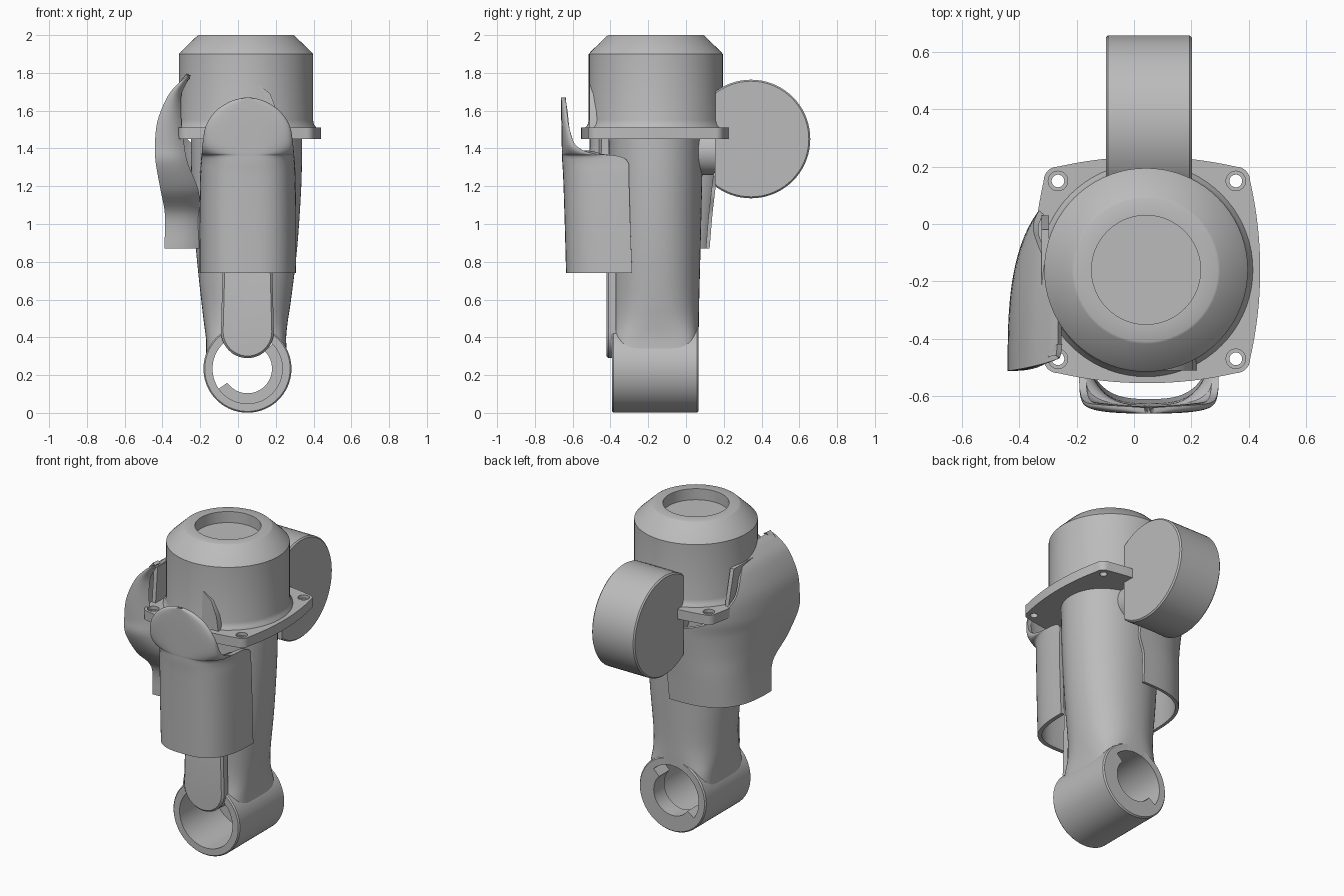
import bpy, bmesh
from math import sin, cos, pi, radians
from mathutils import Matrix, Vector

cube = bpy.data.objects.get("Cube")
if cube:
    bpy.data.objects.remove(cube)

grey = bpy.data.materials.new("plain grey")
grey.use_nodes = True
grey.diffuse_color = (0.5, 0.5, 0.5, 1)
grey.node_tree.nodes["Principled BSDF"].inputs["Base Color"].default_value = (0.5, 0.5, 0.5, 1)

CX, CY = 0.045, -0.16          # main vertical axis
RING_Z = 0.234                 # height of the lower bore


def shade(obj, angle):
    bpy.ops.object.select_all(action="DESELECT")
    obj.select_set(True)
    bpy.context.view_layer.objects.active = obj
    bpy.ops.object.shade_smooth_by_angle(angle=radians(angle))


def finish(name, bm, angle=35):
    mesh = bpy.data.meshes.new(name)
    bm.to_mesh(mesh)
    bm.free()
    mesh.materials.append(grey)
    obj = bpy.data.objects.new(name, mesh)
    bpy.context.collection.objects.link(obj)
    shade(obj, angle)
    return obj


def loft(name, rings, closed=True, caps=True, wrap=False, angle=35):
    """Skin a list of equal-length point rings."""
    bm = bmesh.new()
    rows = [[bm.verts.new(p) for p in ring] for ring in rings]
    n = len(rows[0])
    pairs = list(zip(rows, rows[1:])) + ([(rows[-1], rows[0])] if wrap else [])
    for a, b in pairs:
        for j in range(n if closed else n - 1):
            k = (j + 1) % n
            bm.faces.new((a[j], a[k], b[k], b[j]))
    if caps:
        bm.faces.new(rows[0][::-1])
        bm.faces.new(rows[-1])
    if closed:
        bmesh.ops.recalc_face_normals(bm, faces=bm.faces)
    return finish(name, bm, angle)


def spow(v, p):
    return abs(v) ** p * (1 if v >= 0 else -1)


def oval(z, cx, cy, rx, ry, p=1.0, n=72):
    return [(cx + rx * spow(cos(2 * pi * i / n), p), cy + ry * spow(sin(2 * pi * i / n), p), z)
            for i in range(n)]


def resample(rows, steps=6):
    """Catmull-Rom interpolation between section rows."""
    out = []
    for i in range(len(rows) - 1):
        a, b, c, d = (rows[min(max(i + k, 0), len(rows) - 1)] for k in (-1, 0, 1, 2))
        for s in range(steps):
            t = s / steps
            out.append([0.5 * (2 * q + (r - p) * t + (2 * p - 5 * q + 4 * r - u) * t * t
                               + (3 * q - p - 3 * r + u) * t ** 3)
                        for p, q, r, u in zip(a, b, c, d)])
    return out + [list(rows[-1])]


def cylinder(name, radius, depth, centre, axis, bevel=0.0):
    bm = bmesh.new()
    turn = Vector((0, 0, 1)).rotation_difference(Vector(axis)).to_matrix().to_4x4()
    bmesh.ops.create_cone(bm, cap_ends=True, segments=72, radius1=radius, radius2=radius,
                          depth=depth, matrix=Matrix.Translation(centre) @ turn)
    if bevel:
        rims = [e for e in bm.edges if any(len(f.verts) > 4 for f in e.link_faces)]
        bmesh.ops.bevel(bm, geom=rims, offset=bevel, segments=1, affect="EDGES")
    return finish(name, bm)


def apply(obj, mod, angle):
    bpy.context.view_layer.objects.active = obj
    bpy.ops.object.modifier_apply(modifier=mod.name)
    shade(obj, angle)


def cut(obj, cutter):
    mod = obj.modifiers.new("cut", "BOOLEAN")
    mod.operation, mod.solver, mod.object = "DIFFERENCE", "EXACT", cutter
    apply(obj, mod, 35)
    bpy.data.objects.remove(cutter)


def thicken(obj, amount):
    mod = obj.modifiers.new("thickness", "SOLIDIFY")
    mod.thickness, mod.offset = amount, -1
    apply(obj, mod, 50)


# Tapered arm body, squarer where it meets the ring, bored through at its foot
body_rows = [(0.24, 0.048, 0.218, 0.224, 0.35), (0.38, 0.043, 0.212, 0.226, 0.45),
             (0.48, 0.041, 0.222, 0.228, 0.72), (0.6, 0.043, 0.238, 0.23, 0.88),
             (0.87, 0.045, 0.268, 0.237, 0.92), (1.2, 0.045, 0.29, 0.245, 0.94),
             (1.47, 0.045, 0.295, 0.25, 0.95)]
body = loft("arm_body", [oval(z, cx, CY, rx, ry, p) for z, cx, rx, ry, p in resample(body_rows, 4)])
cut(body, cylinder("bore_cutter", 0.187, 1, (0.05, CY, RING_Z), (0, 1, 0)))

# Lower bearing ring, axis along y
ring_profile = [(0.185, -0.392), (0.226, -0.392), (0.233, -0.384), (0.233, 0.058), (0.226, 0.066), (0.185, 0.066)]
loft("bearing_ring", [[(0.05 + r * cos(2 * pi * i / 72), y, RING_Z + r * sin(2 * pi * i / 72))
                       for i in range(72)] for r, y in ring_profile], caps=False, wrap=True)

# Partial lip inside the back of the ring
lip_section = [(0.13, -0.04), (0.185, -0.04), (0.185, 0.066), (0.13, 0.066)]
loft("ring_lip", [[(0.05 + r * cos(radians(a)), y, RING_Z + r * sin(radians(a))) for r, y in lip_section]
                  for a in range(-145, 46, 5)])

# Tongue down the front of the arm
tongue = [(0.05 + 0.14 * cos(a), 0.43 + 0.14 * sin(a)) for a in [pi + pi * i / 24 for i in range(25)]]
tongue += [(0.175, 1.0), (-0.075, 1.0)]
loft("front_tongue", [[(0.05 + (x - 0.05) * s, y, 0.43 + (z - 0.43) * s) for x, z in tongue]
                      for y, s in ((-0.37, 1), (-0.41, 1), (-0.422, 0.92))])

# Motor housing with recessed top
housing = [(0.3, 1.47), (0.375, 1.5), (0.372, 1.512), (0.361, 1.525), (0.355, 1.55), (0.355, 1.9),
           (0.345, 1.912), (0.258, 1.996), (0.25, 2.0), (0.19, 2.0), (0.19, 1.93)]
loft("motor_housing", [oval(z, CX - 0.003, CY, r, r) for r, z in housing], angle=30)

# Flange with bulging sides, rounded corners and four screw holes
side = [(0.36 + 0.035 * (1 - (i / 8) ** 2), 0.31 * i / 8) for i in range(-8, 9)]
side += [(0.31 + 0.05 * cos(radians(a)), 0.31 + 0.05 * sin(radians(a))) for a in range(15, 80, 10)]
outline = [Matrix.Rotation(q * pi / 2, 2) @ Vector(p) for q in range(4) for p in side]
flange = loft("flange", [[(CX + p.x, CY + p.y, z) for p in outline] for z in (1.45, 1.51)])
for i, (sx, sy) in enumerate(((1, 1), (1, -1), (-1, 1), (-1, -1))):
    x, y = CX + 0.31 * sx, CY + 0.31 * sy
    cut(flange, cylinder(f"screw_hole_cutter_{i}", 0.022, 0.3, (x, y, 1.48), (0, 0, 1)))
    cut(flange, cylinder(f"counterbore_cutter_{i}", 0.034, 0.1, (x, y, 1.54), (0, 0, 1)))

# Drum at the back, axis along x, hollowed to clear the arm, with a short neck
drum = cylinder("rear_drum", 0.314, 0.3, (0.052, 0.344, 1.45), (1, 0, 0), 0.008)
cut(drum, cylinder("clearance_cutter", 0.352, 2, (CX - 0.003, CY, 1), (0, 0, 1)))
cylinder("drum_neck", 0.125, 0.3, (0.052, 0.1, 1.385), (0, 1, 0))

# Front cover: open sleeve rising to a rounded plate (z, half width, front y, back y)
front_rows = [(0.74, 0.255, -0.635, -0.285), (1.0, 0.256, -0.642, -0.295), (1.24, 0.253, -0.65, -0.302),
              (1.325, 0.249, -0.655, -0.306), (1.36, 0.246, -0.656, -0.36), (1.375, 0.244, -0.657, -0.5),
              (1.42, 0.24, -0.658, -0.585), (1.52, 0.222, -0.66, -0.62),
              (1.6, 0.168, -0.661, -0.63), (1.65, 0.09, -0.661, -0.635), (1.67, 0.015, -0.661, -0.64)]
front_rings = []
for z, w, yf, yb in resample(front_rows):
    angles = [pi * i / 40 for i in range(41)]
    front_rings.append([(0.052 - w * spow(cos(a), 0.7), yb + (yf - yb) * spow(sin(a), 0.7), z)
                        for a in angles])
thicken(loft("front_cover", front_rings, closed=False, caps=False, angle=50), 0.025)

# Side cover: wraps back and side, bulges at the top
# (z, outer x, front y, back y, end x, sweep, return x)
side_rows = [(0.87, -0.39, -0.3, 0.125, 0.03, 1.0, -0.2), (1.05, -0.387, -0.315, 0.14, 0.04, 1.0, -0.2),
             (1.18, -0.41, -0.43, 0.155, 0.08, 1.0, -0.21), (1.32, -0.435, -0.505, 0.17, 0.1, 0.97, -0.265),
             (1.42, -0.44, -0.51, 0.17, 0.03, 0.7, -0.285), (1.55, -0.425, -0.51, 0.17, 0.0, 0.47, -0.3),
             (1.68, -0.37, -0.5, 0.17, 0.0, 0.34, -0.3), (1.75, -0.31, -0.485, 0.17, 0.02, 0.23, -0.27),
             (1.785, -0.265, -0.47, 0.17, 0.03, 0.12, -0.25)]
side_rings = []
for z, xl, yf, yb, xe, sweep, xr in resample(side_rows):
    ring = []
    for i in range(31):
        a = pi / 2 * sweep * (1 - i / 30)
        ring.append((xe + (xl - xe) * spow(cos(a), 2 / 3), yf + (yb - yf) * spow(sin(a), 2 / 3), z))
    for i in range(1, 9):
        s = i / 8
        ring.append((xl + (xr - xl) * s, yf + 0.05 * s ** 3, z))
    side_rings.append(ring)
thicken(loft("side_cover", side_rings, closed=False, caps=False, angle=50), 0.02)

# Flat inner plate between the side cover and the housing
plate = [(-0.42, 1.3), (0.03, 1.3), (0.03, 1.53), (-0.02, 1.73), (-0.38, 1.73)]
loft("side_inner_plate", [[(x, y, z) for y, z in plate] for x in (-0.322, -0.297)])

# Small fin on the housing behind the front plate
fin = [(0.1, 1.5), (0.22, 1.5), (0.205, 1.6), (0.17, 1.69), (0.11, 1.74)]
loft("housing_fin", [[(x, y, z) for x, z in fin] for y in (-0.51, -0.46)])
